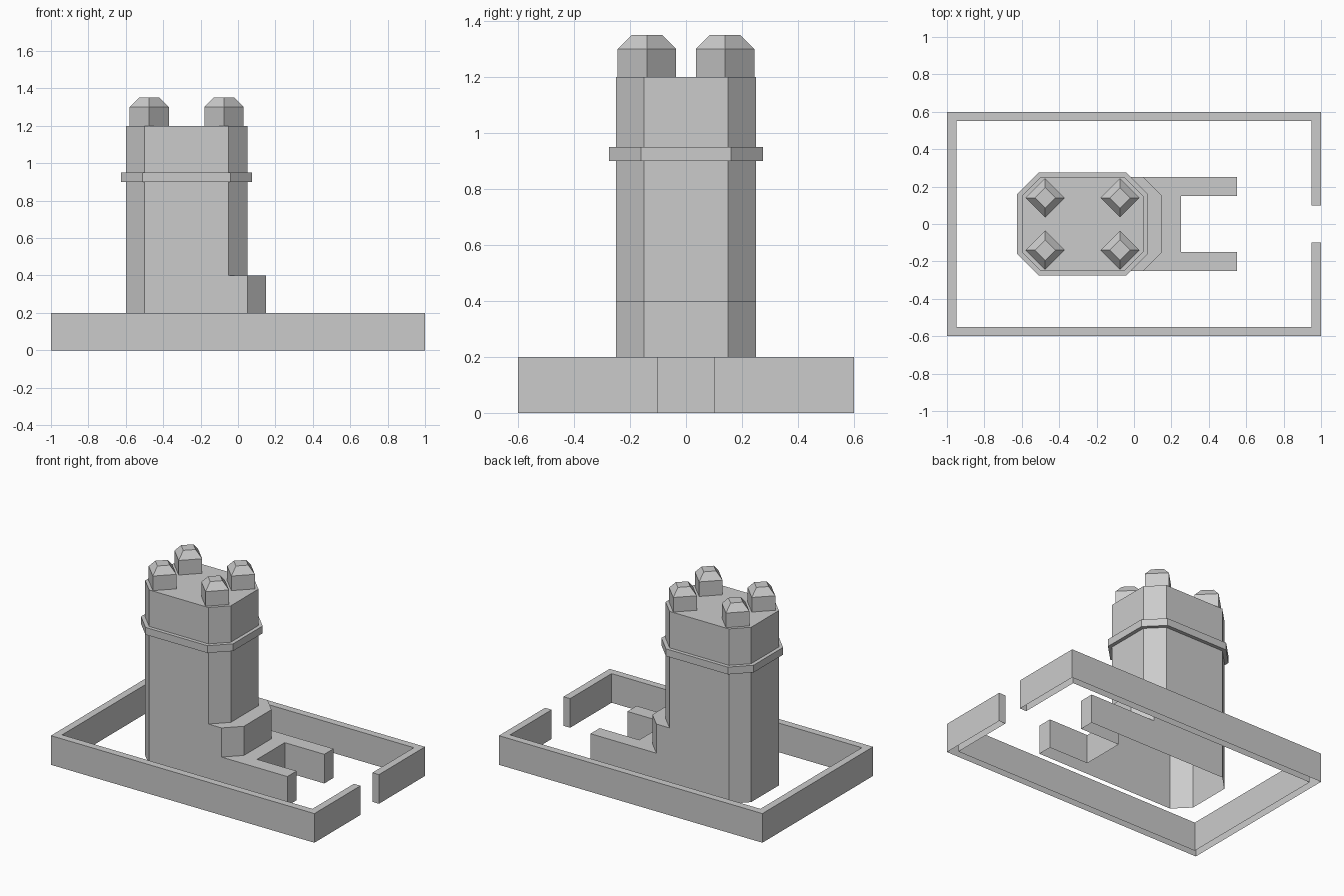
import bpy
import bmesh

cube = bpy.data.objects.get("Cube")
if cube:
    bpy.data.objects.remove(cube, do_unlink=True)

stone = bpy.data.materials.new("grey_stone")
stone.use_nodes = True
stone.diffuse_color = (0.6, 0.6, 0.6, 1)
stone.node_tree.nodes["Principled BSDF"].inputs["Base Color"].default_value = (0.6, 0.6, 0.6, 1)


def loop(bm, outline, z):
    return [bm.verts.new((x, y, z)) for x, y in outline]


def skin(bm, low, high):
    """Side faces between two matching loops, anticlockwise from above."""
    n = len(low)
    for i in range(n):
        j = (i + 1) % n
        bm.faces.new((low[i], low[j], high[j], high[i]))


def walls(bm, outline, z0, z1):
    skin(bm, loop(bm, outline, z0), loop(bm, outline, z1))


def cap(bm, outline, z):
    bm.faces.new(loop(bm, outline, z))


def finish(name, bm):
    bmesh.ops.remove_doubles(bm, verts=bm.verts, dist=0.0005)
    mesh = bpy.data.meshes.new(name)
    bm.to_mesh(mesh)
    bm.free()
    mesh.materials.append(stone)
    obj = bpy.data.objects.new(name, mesh)
    bpy.context.collection.objects.link(obj)
    return obj


def mirrored(half):
    """Close a half outline (y < 0) with its reflection in y."""
    return half + [(x, -y) for x, y in reversed(half)]


def octagon(x0, x1, w, cut):
    return mirrored([(x0, cut - w), (x0 + cut, -w), (x1 - cut, -w), (x1, cut - w)])


# Tower: open-bottomed shell stepping in above the forecourt and porch
tower_plan = octagon(-0.6, 0.05, 0.25, 0.1)
porch_plan = octagon(-0.6, 0.15, 0.25, 0.1)
arms = [(0.55, -0.25), (0.55, -0.15), (0.25, -0.15)]
base_plan = mirrored([(-0.6, -0.15), (-0.5, -0.25)] + arms)
forecourt = mirrored([(0.05, -0.25)] + arms)
porch_front = [(0.15, 0.15), (0.15, -0.15)]
porch_roof = mirrored([(-0.05, -0.25), (0.05, -0.25), (0.15, -0.15)])

bm = bmesh.new()
walls(bm, base_plan, 0, 0.2)
cap(bm, forecourt + porch_front, 0.2)
walls(bm, porch_plan, 0.2, 0.4)
cap(bm, porch_roof + [(0.05, 0.15), (0.05, -0.15)], 0.4)
walls(bm, tower_plan, 0.4, 1.2)
cap(bm, tower_plan, 1.2)
finish("tower", bm)

# Projecting band around the tower
band_plan = octagon(-0.625, 0.075, 0.275, 0.115)
bm = bmesh.new()
walls(bm, band_plan, 0.9, 0.95)
skin(bm, loop(bm, tower_plan, 0.9), loop(bm, band_plan, 0.9))
skin(bm, loop(bm, band_plan, 0.95), loop(bm, tower_plan, 0.95))
finish("tower_band", bm)

# Four diamond pinnacles with tapered tops
for x, end in ((-0.475, "rear"), (-0.075, "front")):
    for y, side in ((-0.14, "right"), (0.14, "left")):
        def diamond(r):
            return [(x + r, y), (x, y + r), (x - r, y), (x, y - r)]
        bm = bmesh.new()
        walls(bm, diamond(0.105), 1.2, 1.3)
        skin(bm, loop(bm, diamond(0.105), 1.3), loop(bm, diamond(0.055), 1.35))
        cap(bm, diamond(0.055), 1.35)
        finish(f"pinnacle_{end}_{side}", bm)

# Boundary wall with a gateway, open underneath
outside = [(-1, -0.6), (1, -0.6), (1, -0.1)]
inside = [(0.95, -0.1), (0.95, -0.55), (-0.95, -0.55)]
wall_plan = mirrored(outside + inside)
bm = bmesh.new()
for half in (1, -1):
    # each half of the plan is a C-shaped strip split on the centre line
    strip = [(-1, 0)] + outside + inside + [(-0.95, 0)]
    if half < 0:
        strip = [(x, -y) for x, y in reversed(strip)]
    low, high = loop(bm, strip, 0), loop(bm, strip, 0.2)
    for i in range(len(strip) - 1):
        bm.faces.new((low[i], low[i + 1], high[i + 1], high[i]))
    bm.faces.new(high)
bmesh.ops.remove_doubles(bm, verts=bm.verts, dist=0.0005)
seam = [e for e in bm.edges if all(abs(v.co.y) < 0.001 for v in e.verts)
        or (len(e.link_faces) == 2 and e.calc_face_angle(1) < 0.01)]
bmesh.ops.dissolve_edges(bm, edges=[e for e in seam if len(e.link_faces) == 2], use_verts=True)
finish("boundary_wall", bm)
